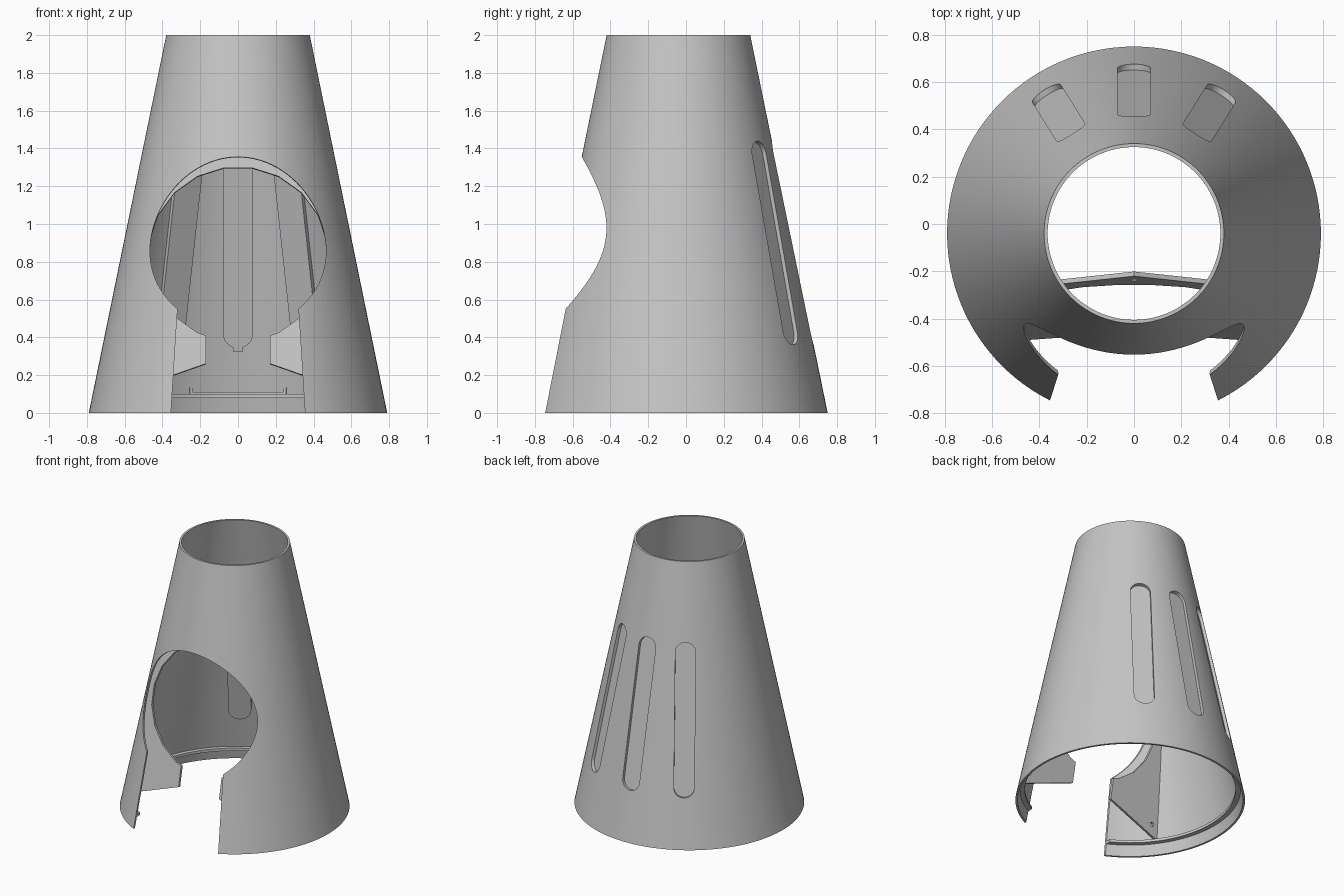
import bpy, bmesh, math
from mathutils import Matrix, Vector

if "Cube" in bpy.data.objects:
    bpy.data.objects.remove(bpy.data.objects["Cube"])

CY = -0.04                      # cone axis position in y
R0, R1, H, WALL = 0.79, 0.38, 2.0, 0.015
TILT = math.atan((R0 - R1) / H)
FRONT, BACK = -90, 90

grey = bpy.data.materials.new("light grey")
grey.diffuse_color = (0.56, 0.56, 0.56, 1)
grey.use_nodes = True
grey.node_tree.nodes["Principled BSDF"].inputs["Base Color"].default_value = grey.diffuse_color


def radius(z):
    return R0 + (R1 - R0) * z / H


def make(name, bm):
    bmesh.ops.recalc_face_normals(bm, faces=bm.faces)
    me = bpy.data.meshes.new(name)
    bm.to_mesh(me)
    bm.free()
    me.materials.append(grey)
    ob = bpy.data.objects.new(name, me)
    bpy.context.collection.objects.link(ob)
    return ob


def frame(angle, z):
    """Frame on the cone surface: x sideways, y up the slope, z outward."""
    a = math.radians(angle)
    out, up = Vector((math.cos(a), math.sin(a), 0)), Vector((0, 0, 1))
    n = out * math.cos(TILT) + up * math.sin(TILT)
    v = up * math.cos(TILT) - out * math.sin(TILT)
    m = Matrix((v.cross(n), v, n)).transposed().to_4x4()
    m.translation = Vector((0, CY, z)) + out * radius(z)
    return m


def prism(name, pts, d0, d1, m):
    """Extrude a flat outline from depth d0 to d1 in a frame."""
    bm = bmesh.new()
    a = [bm.verts.new(m @ Vector((x, y, d0))) for x, y in pts]
    b = [bm.verts.new(m @ Vector((x, y, d1))) for x, y in pts]
    bm.faces.new(a[::-1])
    bm.faces.new(b)
    n = len(pts)
    for i in range(n):
        j = (i + 1) % n
        bm.faces.new((a[i], a[j], b[j], b[i]))
    return make(name, bm)


def lathe(name, profile, a0=0, a1=360, n=128):
    """Revolve a closed (radius, z) profile around the cone axis."""
    full = a1 - a0 == 360
    bm = bmesh.new()
    rings = []
    for i in range(n if full else n + 1):
        t = math.radians(a0 + (a1 - a0) * i / n)
        rings.append([bm.verts.new((r * math.cos(t), CY + r * math.sin(t), z)) for r, z in profile])
    k = len(profile)
    for i in range(n):
        p, q = rings[i], rings[(i + 1) % len(rings)]
        for j in range(k):
            bm.faces.new((p[j], q[j], q[(j + 1) % k], p[(j + 1) % k]))
    if not full:
        bm.faces.new(rings[0])
        bm.faces.new(rings[-1][::-1])
    return make(name, bm)


def circle(r, n, x=0, y=0, turn=0.0):
    return [(x + r * math.cos(2 * math.pi * i / n + turn),
             y + r * math.sin(2 * math.pi * i / n + turn)) for i in range(n)]


def pill(r, half):
    top = [(r * math.cos(math.pi * i / 16), half - r + r * math.sin(math.pi * i / 16)) for i in range(17)]
    return top + [(-x, -y) for x, y in top]


def boolean(obs, cutter, op='DIFFERENCE'):
    for ob in obs:
        mod = ob.modifiers.new("cut", 'BOOLEAN')
        mod.operation, mod.object, mod.solver = op, cutter, 'EXACT'
        bpy.context.view_layer.objects.active = ob
        bpy.ops.object.modifier_apply(modifier=mod.name)
    bpy.data.objects.remove(cutter)


def inner(z):
    return radius(z) - WALL


# Tapered shell with a ledge ring near the bottom
shell = lathe("shell", [(R0, 0), (R1, H), (inner(H), H), (inner(0.1), 0.1),
                        (inner(0.1) - 0.03, 0.1), (inner(0.1) - 0.03, 0.08),
                        (inner(0.08), 0.08), (inner(0), 0)])

# Round front opening and the gap below it
hole = frame(FRONT, 0.899)
boolean([shell], prism("hole_cutter", circle(0.466, 96), -0.5, 0.4, hole))
facing = Matrix(((1, 0, 0, 0), (0, 0, -1, 0), (0, 1, 0, 0), (0, 0, 0, 1)))
gap = [(-0.358, -0.05), (0.358, -0.05), (0.317, 0.6), (-0.317, 0.6)]
boolean([shell], prism("gap_cutter", gap, 0.45, 1.1, facing))

# Mounting plate behind the opening, trimmed to the inside of the shell
half = [(0.17, -0.3), (0.17, -0.59), (0.8, -0.815), (0.8, 0.225)]
outline = half + [(0, 0.654)] + [(-x, y) for x, y in half[::-1]]
plate = prism("mounting_plate", outline, -0.32, -0.30, hole)
boolean([plate], prism("plate_hole_cutter", circle(0.474, 20, turn=math.radians(9)), -0.5, 0, hole))
for x, y in ((0, 0.57), (0.55, -0.65), (-0.55, -0.65)):
    boolean([plate], prism("screw_cutter", circle(0.016, 16, x, y), -0.5, 0, hole))
trim = 0.008
bm = bmesh.new()
bmesh.ops.create_cone(bm, cap_ends=True, segments=128, radius1=R0 - trim, radius2=R1 - trim,
                      depth=H, matrix=Matrix.Translation((0, CY, H / 2)))
boolean([plate], make("trim_cone", bm), 'INTERSECT')

# Three long rounded recesses at the back with raised pads inside
parts = [shell, plate]
for i, turn in enumerate((-32, 0, 32)):
    m = frame(BACK + turn, 0.9)
    pad = prism("recess_pad_%d" % (i + 1), pill(0.08, 0.56), -0.045, -0.011, m)
    boolean([shell, pad], prism("recess_cutter", pill(0.07, 0.55), -0.026, 0.1, m))
    parts.append(pad)

# Small tab under the middle pad
tab = [(-0.025, -0.58), (0.025, -0.58), (0.025, -0.55), (-0.025, -0.55)]
parts.append(prism("pad_tab", tab, -0.045, -0.01, frame(BACK, 0.9)))

# Thin lip on the ledge with an upright stop at each end
r = inner(0.1)
parts.append(lathe("ledge_lip", [(r + 0.005, 0.098), (r + 0.005, 0.11), (r - 0.012, 0.11),
                                 (r - 0.012, 0.098)], 70, 110, 16))
for side in (70, 109):
    parts.append(lathe("lip_stop", [(r + 0.003, 0.098), (r - 0.003, 0.135), (r - 0.014, 0.135),
                                    (r - 0.014, 0.098)], side, side + 1, 1))

# Smooth the curved walls, keep the edges crisp
bpy.ops.object.select_all(action='DESELECT')
for ob in parts:
    ob.select_set(True)
bpy.context.view_layer.objects.active = shell
bpy.ops.object.shade_smooth_by_angle(angle=math.radians(15))
